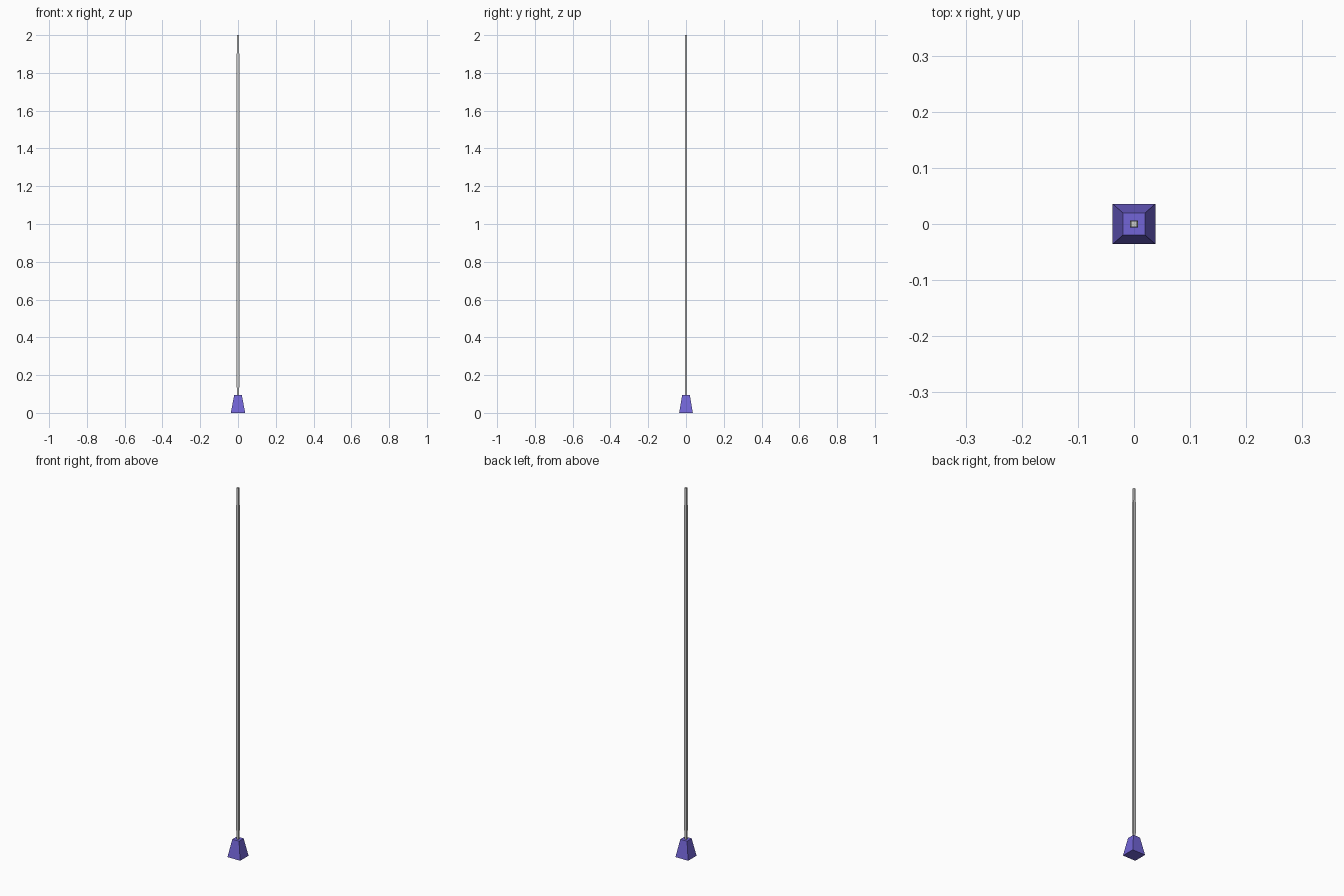
import bpy, bmesh

if "Cube" in bpy.data.objects:
    bpy.data.objects.remove(bpy.data.objects["Cube"])


def square_loft(name, sections, color=None):
    """Skin a stack of rectangles given as (z, half_x, half_y)."""
    bm = bmesh.new()
    rings = [[bm.verts.new((sx * hx, sy * hy, z))
              for sx, sy in ((-1, -1), (1, -1), (1, 1), (-1, 1))]
             for z, hx, hy in sections]
    bm.faces.new(rings[0][::-1])
    bm.faces.new(rings[-1])
    for a, b in zip(rings, rings[1:]):
        for i in range(4):
            j = (i + 1) % 4
            bm.faces.new((a[i], a[j], b[j], b[i]))
    bmesh.ops.recalc_face_normals(bm, faces=bm.faces)
    mesh = bpy.data.meshes.new(name)
    bm.to_mesh(mesh)
    bm.free()
    obj = bpy.data.objects.new(name, mesh)
    bpy.context.collection.objects.link(obj)
    if color:
        mat = bpy.data.materials.new(name + "_color")
        mat.diffuse_color = color
        mat.use_nodes = True
        mat.node_tree.nodes["Principled BSDF"].inputs["Base Color"].default_value = mat.diffuse_color
        mesh.materials.append(mat)
    return obj


# Tapered purple foot
square_loft("base", [(0, 0.038, 0.036), (0.095, 0.02, 0.02)],
            (0.17, 0.13, 0.68, 1))

# Slender square pole, slightly thicker in the middle
square_loft("pole", [(0.09, 0.006, 0.005), (0.2, 0.0075, 0.006),
                     (1.85, 0.0075, 0.006), (2.0, 0.005, 0.005)])
